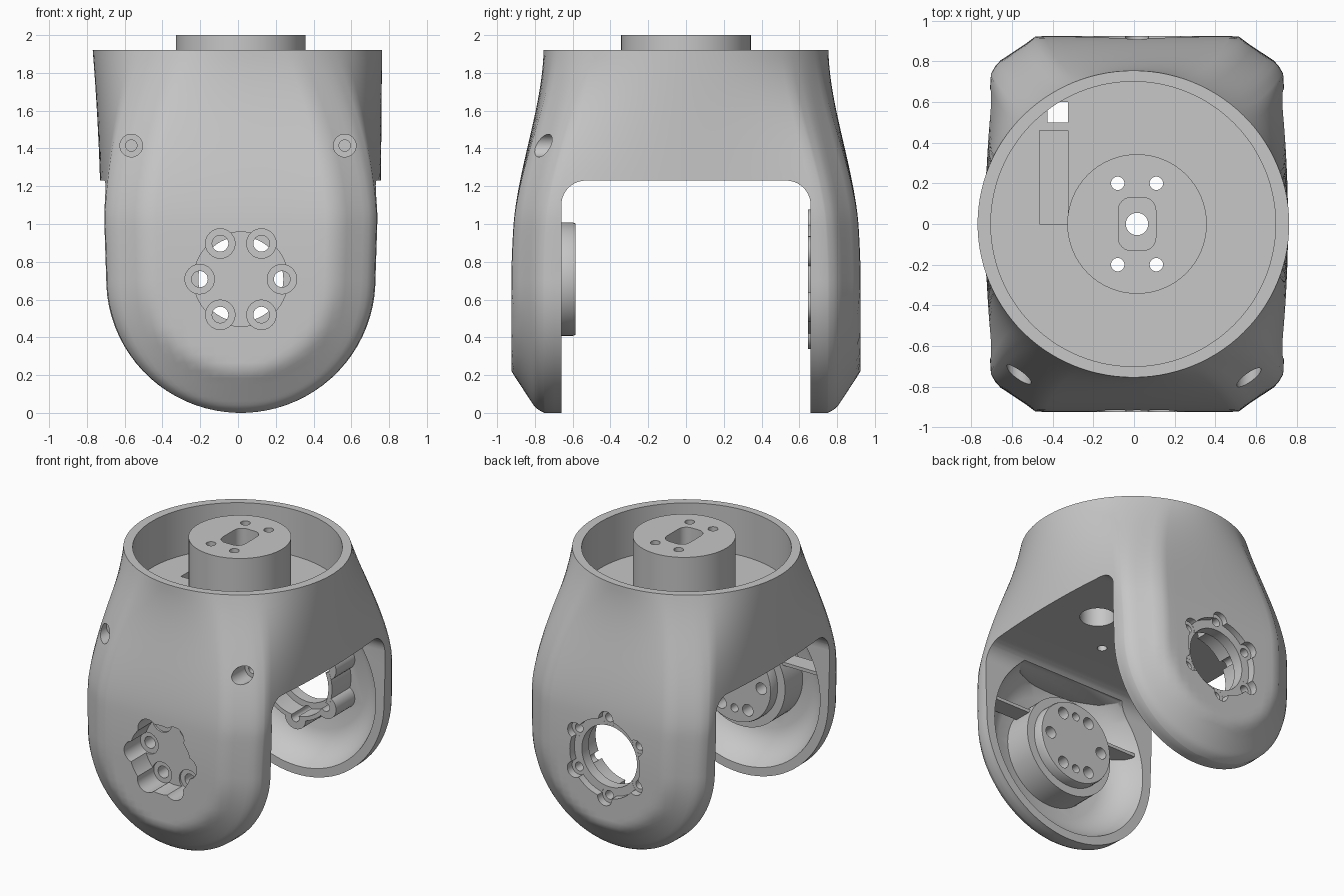
import bpy, bmesh
from math import sin, cos, pi, sqrt, hypot, radians
from mathutils import Vector

if "Cube" in bpy.data.objects:
    bpy.data.objects.remove(bpy.data.objects["Cube"])

grey = bpy.data.materials.new("plain_grey")
grey.use_nodes = True
GREY = (0.57, 0.57, 0.57, 1)
grey.diffuse_color = GREY
grey.node_tree.nodes["Principled BSDF"].inputs["Base Color"].default_value = GREY

CX = 0.015          # centre line of the arms and hub
R = 0.708           # arm outline radius, also its centre height
SLOT, ROOF, FLOOR, TOP = 0.66, 1.23, 1.58, 1.92


def make(name, bm):
    bmesh.ops.recalc_face_normals(bm, faces=bm.faces)
    mesh = bpy.data.meshes.new(name)
    bm.to_mesh(mesh)
    bm.free()
    mesh.materials.append(grey)
    ob = bpy.data.objects.new(name, mesh)
    bpy.context.collection.objects.link(ob)
    return ob


def loft(name, rings):
    """Solid through equal-length rings, capped at both ends."""
    bm = bmesh.new()
    rows = [[bm.verts.new(p) for p in ring] for ring in rings]
    n = len(rows[0])
    for a, b in zip(rows, rows[1:]):
        for i in range(n):
            j = (i + 1) % n
            bm.faces.new((a[i], a[j], b[j], b[i]))
    bm.faces.new(rows[0])
    bm.faces.new(rows[-1])
    return make(name, bm)


def turned(name, x, z, profile, axis="Y", n=64):
    """Stacked circles: profile holds (position on axis, radius)."""
    rings = []
    for h, r in profile:
        pts = [(r * cos(2 * pi * i / n), r * sin(2 * pi * i / n)) for i in range(n)]
        if axis == "Y":
            rings.append([(x + u, h, z + v) for u, v in pts])
        else:
            rings.append([(x + u, z + v, h) for u, v in pts])
    return loft(name, rings)


def box(name, lo, hi):
    rect = [(lo[0], lo[1]), (hi[0], lo[1]), (hi[0], hi[1]), (lo[0], hi[1])]
    return loft(name, [[(x, y, z) for x, y in rect] for z in (lo[2], hi[2])])


def boolean(target, tool, op="DIFFERENCE", keep=False):
    mod = target.modifiers.new("bool", "BOOLEAN")
    mod.operation, mod.solver, mod.object = op, "EXACT", tool
    bpy.context.view_layer.objects.active = target
    bpy.ops.object.modifier_apply(modifier=mod.name)
    if not keep:
        bpy.data.objects.remove(tool)


def cut(targets, tool):
    for t in targets:
        boolean(t, tool, keep=True)
    bpy.data.objects.remove(tool)


# Outer shell: arch-shaped arms with sloped borders, blending into a round rim
def half_width(z):
    return sqrt(max(R * R - (R - z) ** 2, 0)) if z < R else R + 0.012 * min(1, (z - R) / 0.35)


def depth(x, z):
    inset = max(0, half_width(z) - abs(x)) if z > R else max(0, R - hypot(x, R - z))
    f = min(1, inset / 0.22)
    f = f if f < 0.85 else 0.85 + 0.15 * sin((f - 0.85) / 0.15 * pi / 2)
    rounding = 0.03 * (1 - min(1, inset / 0.04)) ** 2
    return 0.925 - 0.1 * max(0, z - 0.65) ** 2 - 0.145 * (1 - f) - rounding


def section(z, n=28):
    w = half_width(z)
    blend = max(0, (z - 1) / (TOP - 1)) ** 1.7
    ring = []
    for side in range(4):
        for i in range(n):
            t = -1 + 2 * i / n
            if side % 2 == 0:
                x = w * sin(t * pi / 2)
                low = Vector((x, -depth(x, z)))
            else:
                low = Vector((w + 0.03 * (1 - t * t) * w, depth(w, z) * t))
            ang = t * pi / 4 + (-pi / 2 if side % 2 == 0 else 0)
            if side >= 2:
                low, ang = -low, ang + pi
            p = (low + Vector((CX, 0))).lerp(Vector((0.766 * cos(ang) - 0.003, 0.754 * sin(ang))), blend)
            ring.append((p.x, p.y, z))
    return ring


heights = [R * (1 - cos(pi / 2 * (i + 0.4) / 20)) for i in range(20)]
heights += [R + (TOP - R) * i / 28 for i in range(29)]
body = loft("fork_body", [section(z) for z in heights])

# Slot between the arms, with rounded upper corners
fillet = 0.13
edge = [(-SLOT, -0.1)]
for sign, start in ((-1, pi), (1, pi / 2)):
    for i in range(11):
        a = start - pi / 2 * i / 10
        edge.append((sign * (SLOT - fillet) + fillet * cos(a), ROOF - fillet + fillet * sin(a)))
edge.append((SLOT, -0.1))
boolean(body, loft("slot", [[(x, y, z) for y, z in edge] for x in (-1, 1)]))

# Round cup in the top
boolean(body, turned("cup", -0.004, 0, [(FLOOR, 0.70), (2.1, 0.70)], "Z", 112))

# Dished hollows on the inner face of each arm, closed below the roof
for s in (-1, 1):
    hollow = turned("hollow", CX, R, [(s * 0.6, 0.65), (s * 0.66, 0.645), (s * 0.76, 0.60),
                                      (s * 0.83, 0.52), (s * 0.865, 0.44)], n=80)
    boolean(hollow, box("hollow_ceiling", (-1, -1, ROOF - 0.03), (1, 1, 2)))
    boolean(body, hollow)

# Front arm: stepped boss and two stiffening ribs
boss = turned("front_boss", CX, R, [(-0.875, 0.36), (-0.66, 0.36), (-0.66, 0.30),
                                    (-0.60, 0.30), (-0.585, 0.295)])
for s in (-1, 1):
    a, b = sorted((CX + s * 0.30, CX + s * 0.60))
    box("left_rib" if s > 0 else "right_rib", (a, -0.82, 0.868), (b, -0.69, 0.892))


def around(radius, count=6, phase=0):
    return [(CX + radius * cos(phase + 2 * pi * i / count), R + radius * sin(phase + 2 * pi * i / count))
            for i in range(count)]


# Back arm: collar with six screw posts around the opening
collar = turned("back_collar", CX, R, [(0.88, 0.30), (0.645, 0.30)])
for x, z in around(0.285, 6, pi / 6):
    boolean(collar, turned("post", x, z, [(0.879, 0.085), (0.646, 0.085)], n=32), "UNION")
boolean(collar, turned("bore", CX, R, [(0.6, 0.27), (0.79, 0.27)]))

# Scalloped front recess and its screw holes
front, back = (body, boss), (body, collar)
cut(front, turned("recess", CX, R, [(-1, 0.25), (-0.75, 0.25)]))
for x, z in around(0.218):
    cut(front, turned("scallop", x, z, [(-1, 0.078), (-0.735, 0.078)], n=32))
    cut(front, turned("screw_hole", x, z, [(-1, 0.043), (-0.5, 0.043)], n=24))
for x, z in around(0.2, 2, pi / 2):
    cut([boss], turned("blind_hole", x, z, [(-0.66, 0.03), (-0.5, 0.03)], n=20))

# Back opening with a stepped ring and screw holes
cut(back, turned("opening", CX, R, [(0.5, 0.225), (1, 0.225)]))
cut(back, turned("ring_step", CX, R, [(0.87, 0.285), (1, 0.285)]))
for x, z in around(0.285, 6, pi / 6):
    cut(back, turned("lobe", x, z, [(0.869, 0.058), (1, 0.058)], n=32))
    cut(back, turned("lobe_hole", x, z, [(0.5, 0.032), (1, 0.032)], n=20))

# Counterbored screw holes on the front shoulders
for s in (-1, 1):
    x = s * 0.565
    boolean(body, turned("counterbore", x, 1.415, [(-1, 0.06), (-0.64, 0.06)], n=32))
    boolean(body, turned("pilot", x, 1.415, [(-0.8, 0.03), (-0.52, 0.03)], n=24))

# Cable channel and its outlet through the cup floor, and a round pocket in the slot roof
boolean(body, box("channel", (-0.465, 0, FLOOR - 0.1), (-0.325, 0.46, 1.7)))
boolean(body, box("outlet", (-0.425, 0.50, 1.1), (-0.325, 0.60, 1.7)))
boolean(body, turned("roof_pocket", 0.40, 0.10, [(1.1, 0.12), (1.38, 0.12)], "Z", 40))

# Centre hub with a rounded pocket and through holes
hub = turned("centre_hub", CX, 0, [(FLOOR - 0.05, 0.343), (2.0, 0.343)], "Z")
pocket = []
for sx, sy, start in ((1, 1, 0), (-1, 1, 1), (-1, -1, 2), (1, -1, 3)):
    for i in range(7):
        a = (start + i / 6) * pi / 2
        pocket.append((CX + sx * 0.03 + 0.062 * cos(a), sy * 0.068 + 0.062 * sin(a)))
boolean(hub, loft("pocket", [[(x, y, z) for x, y in pocket] for z in (1.75, 2.1)]))
cut((hub, body), turned("hub_bore", CX, 0, [(1.1, 0.055), (2.1, 0.055)], "Z", 32))
for sx in (-1, 1):
    for sy in (-1, 1):
        cut((hub, body), turned("hub_hole", CX + sx * 0.095, sy * 0.2, [(1.1, 0.033), (2.1, 0.033)], "Z", 24))

# Smooth shading with crisp machined edges
bpy.ops.object.select_all(action="DESELECT")
for ob in (body, boss, collar, hub):
    ob.select_set(True)
bpy.context.view_layer.objects.active = body
bpy.ops.object.shade_smooth_by_angle(angle=radians(40))
